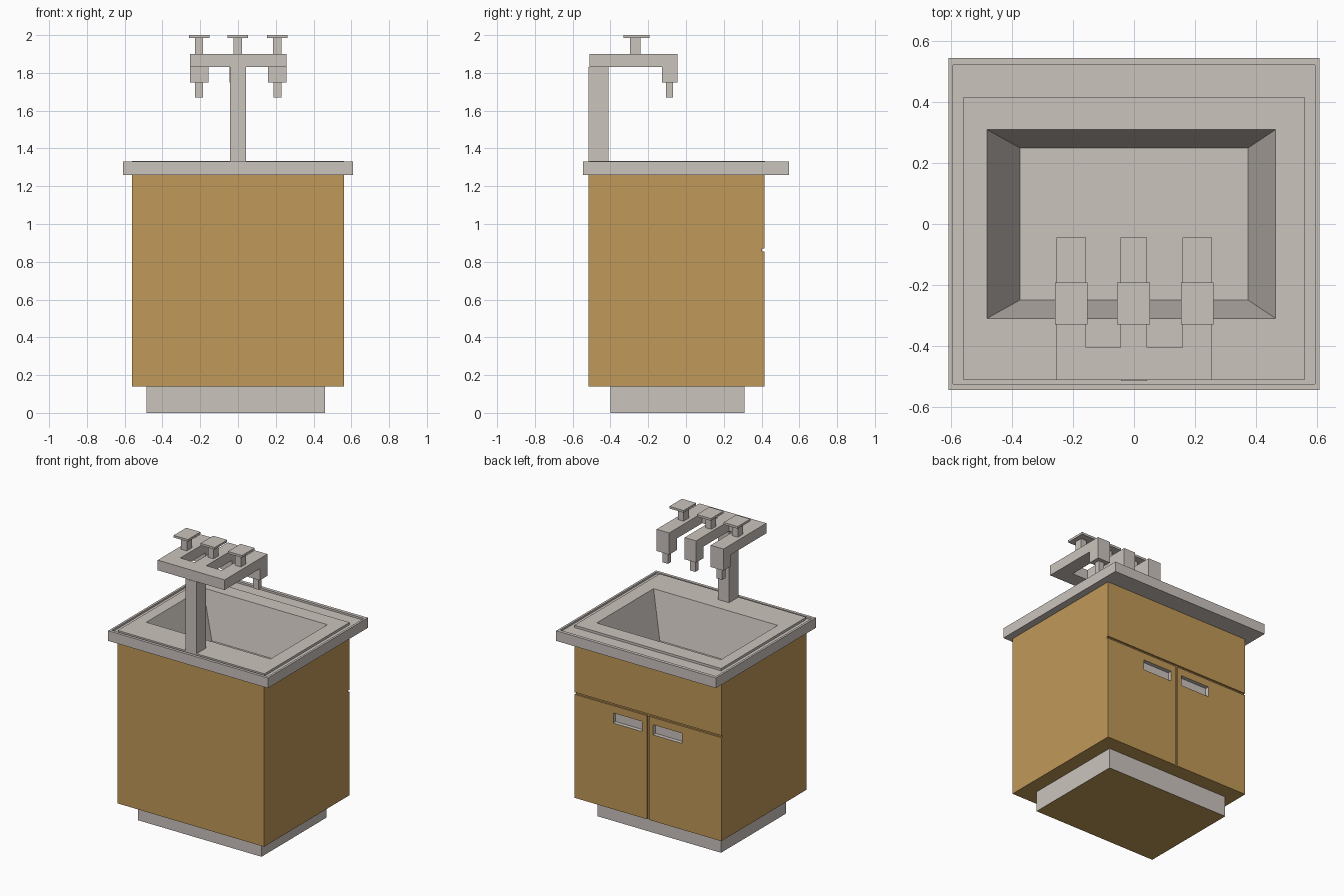
import bpy, bmesh

if "Cube" in bpy.data.objects:
    bpy.data.objects.remove(bpy.data.objects["Cube"])


def material(name, rgb):
    m = bpy.data.materials.new(name)
    m.diffuse_color = (*rgb, 1)
    m.use_nodes = True
    m.node_tree.nodes["Principled BSDF"].inputs["Base Color"].default_value = m.diffuse_color
    return m


WOOD = material("wood_brown", (0.53, 0.315, 0.098))
STONE = material("warm_grey", (0.60, 0.55, 0.515))


def loft(name, loops, mats, rule=None):
    """Join equal-length point loops into a closed solid, capped at both ends."""
    bm = bmesh.new()
    rings = [[bm.verts.new(p) for p in loop] for loop in loops]
    n = len(rings[0])
    for a, b in zip(rings, rings[1:]):
        for i in range(n):
            j = (i + 1) % n
            bm.faces.new((a[i], a[j], b[j], b[i]))
    bm.faces.new(rings[0])
    bm.faces.new(rings[-1])
    bmesh.ops.recalc_face_normals(bm, faces=bm.faces)
    if rule:
        for f in bm.faces:
            f.material_index = rule(f)
    me = bpy.data.meshes.new(name)
    bm.to_mesh(me)
    bm.free()
    for m in mats:
        me.materials.append(m)
    ob = bpy.data.objects.new(name, me)
    bpy.context.collection.objects.link(ob)
    return ob


def rect_z(x0, x1, y0, y1, z):
    return [(x0, y0, z), (x1, y0, z), (x1, y1, z), (x0, y1, z)]


def rect_y(x0, x1, z0, z1, y):
    return [(x0, y, z0), (x1, y, z0), (x1, y, z1), (x0, y, z1)]


def box(name, x0, x1, y0, y1, z0, z1, mats, rule=None):
    return loft(name, [rect_z(x0, x1, y0, y1, z0), rect_z(x0, x1, y0, y1, z1)], mats, rule)


# plinth: grey sides, brown underside
box("plinth", -0.485, 0.46, -0.40, 0.31, 0, 0.14, [STONE, WOOD],
    lambda f: 1 if f.normal.z < -0.5 else 0)

# hollow cabinet body
FRONT, BACK = 0.415, 0.385
loft("cabinet_body", [
    rect_z(-0.53, 0.53, -0.485, 0.36, 0.17),
    rect_z(-0.53, 0.53, -0.485, 0.36, 1.26),
    rect_z(-0.56, 0.56, -0.515, BACK, 1.26),
    rect_z(-0.56, 0.56, -0.515, BACK, 0.14)], [WOOD])

# upper panel, and shallow strips at the bottom of the gaps
box("upper_panel", -0.56, 0.56, BACK, FRONT, 0.869, 1.26, [WOOD])
box("horizontal_gap", -0.56, 0.56, BACK, 0.403, 0.855, 0.869, [WOOD])
box("vertical_gap", -0.009, 0.009, BACK, 0.403, 0.14, 0.855, [WOOD])

# doors with grey recessed grips
for side, x0, x1, h0, h1 in (("left", -0.56, -0.009, -0.26, -0.04),
                             ("right", 0.009, 0.56, 0.045, 0.265)):
    def grip(f, a=h0 - 0.001, b=h1 + 0.001):
        inside = all(a < v.co.x < b and 0.7 < v.co.z < 0.83 for v in f.verts)
        return 1 if inside else 0
    loft(side + "_door", [
        rect_y(x0, x1, 0.14, 0.855, BACK),
        rect_y(x0, x1, 0.14, 0.855, FRONT),
        rect_y(h0, h1, 0.735, 0.805, FRONT),
        rect_y(h0, h1, 0.735, 0.805, BACK + 0.003)], [WOOD, STONE], grip)

# countertop with rim, raised deck and sloped basin in one shell
loft("countertop_basin", [
    rect_z(-0.385, 0.385, -0.26, 0.26, 1.01),
    rect_z(-0.495, 0.475, -0.32, 0.32, 1.26),
    rect_z(-0.61, 0.61, -0.545, 0.545, 1.26),
    rect_z(-0.61, 0.61, -0.545, 0.545, 1.33),
    rect_z(-0.595, 0.595, -0.525, 0.522, 1.33),
    rect_z(-0.595, 0.595, -0.525, 0.522, 1.317),
    rect_z(-0.56, 0.56, -0.512, 0.417, 1.317),
    rect_z(-0.56, 0.56, -0.512, 0.417, 1.333),
    rect_z(-0.483, 0.465, -0.31, 0.31, 1.333),
    rect_z(-0.375, 0.375, -0.25, 0.25, 1.02)], [STONE])

# tap post and cross bars
box("tap_post", -0.042, 0.042, -0.515, -0.41, 1.317, 1.83, [STONE])
box("left_cross_bar", -0.157, -0.045, -0.512, -0.405, 1.83, 1.90, [STONE])
box("right_cross_bar", 0.042, 0.16, -0.512, -0.405, 1.83, 1.90, [STONE])

# three tap arms with nozzle, stem and flat handle
ARM = [(-0.512, 1.83), (-0.512, 1.90), (-0.045, 1.90), (-0.045, 1.75),
       (-0.128, 1.75), (-0.128, 1.83)]
for side, x0, x1 in (("left", -0.255, -0.157), ("middle", -0.045, 0.042),
                     ("right", 0.16, 0.256)):
    c = (x0 + x1) / 2
    loft(side + "_tap_arm", [[(x, y, z) for y, z in ARM] for x in (x0, x1)], [STONE])
    box(side + "_nozzle", c - 0.021, c + 0.021, -0.106, -0.07, 1.67, 1.75, [STONE])
    box(side + "_handle_stem", c - 0.022, c + 0.022, -0.296, -0.24, 1.90, 1.985, [STONE])
    box(side + "_handle", c - 0.054, c + 0.054, -0.33, -0.193, 1.985, 2.0, [STONE])
